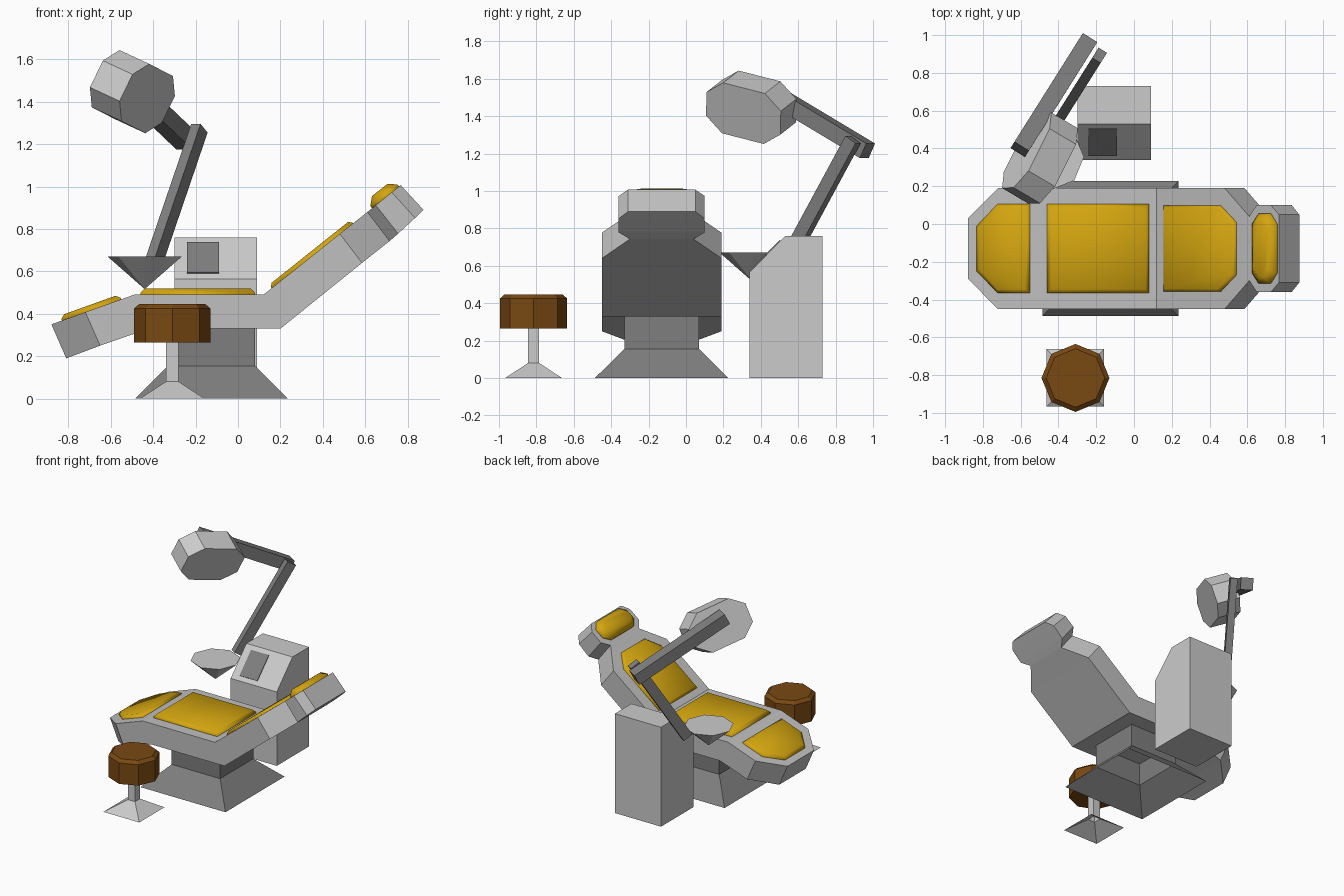
import bpy, bmesh, math
from mathutils import Vector

cube = bpy.data.objects.get("Cube")
if cube:
    bpy.data.objects.remove(cube, do_unlink=True)


def material(name, rgb):
    m = bpy.data.materials.new(name)
    m.use_nodes = True
    m.diffuse_color = (*rgb, 1)
    bsdf = m.node_tree.nodes["Principled BSDF"]
    bsdf.inputs["Base Color"].default_value = (*rgb, 1)
    bsdf.inputs["Roughness"].default_value = 0.7
    return m


SHELL = material("shell grey", (0.53, 0.53, 0.53))
PALE = material("pale grey", (0.60, 0.60, 0.60))
DARK = material("dark grey", (0.21, 0.21, 0.21))
YELLOW = material("yellow padding", (0.66, 0.38, 0.005))
BROWN = material("brown leather", (0.19, 0.065, 0.006))


def loft(name, rings, mat, start=True, end=True, smooth=False):
    """Skin a row of equal rings, optionally closing the two ends."""
    bm = bmesh.new()
    loops = [[bm.verts.new(p) for p in ring] for ring in rings]
    n = len(loops[0])
    for a, b in zip(loops, loops[1:]):
        for i in range(n):
            j = (i + 1) % n
            bm.faces.new((a[i], a[j], b[j], b[i]))
    if start:
        bm.faces.new(loops[0][::-1])
    if end:
        bm.faces.new(loops[-1])
    bmesh.ops.recalc_face_normals(bm, faces=bm.faces)
    for f in bm.faces:
        f.smooth = smooth
    me = bpy.data.meshes.new(name)
    bm.to_mesh(me)
    bm.free()
    me.materials.append(mat)
    ob = bpy.data.objects.new(name, me)
    bpy.context.collection.objects.link(ob)
    return ob


def rect(cx, cy, hx, hy, z):
    return [(cx + sx * hx, cy + sy * hy, z)
            for sx, sy in ((-1, -1), (1, -1), (1, 1), (-1, 1))]


def octagon(cx, cy, r, z):
    return [(cx + r * math.cos(k * math.pi / 4), cy + r * math.sin(k * math.pi / 4), z)
            for k in range(8)]


# Reclined chair shell: top x,z / bottom x,z / half width
MID = -0.13
SECTIONS = [
    (-0.88, 0.35, -0.81, 0.19, 0.16),
    (-0.72, 0.408, -0.65, 0.25, 0.32),
    (-0.49, 0.49, -0.42, 0.33, 0.32),
    (0.12, 0.49, 0.20, 0.33, 0.32),
    (0.48, 0.777, 0.585, 0.64, 0.32),
    (0.61, 0.88, 0.715, 0.743, 0.17),
    (0.65, 0.912, 0.755, 0.778, 0.23),
    (0.725, 0.973, 0.835, 0.852, 0.23),
    (0.767, 1.007, 0.875, 0.89, 0.18),
]
loft("chair_shell", [[(xt, MID - w, zt), (xt, MID + w, zt), (xb, MID + w, zb), (xb, MID - w, zb)]
                     for xt, zt, xb, zb, w in SECTIONS], SHELL)


# Padding lying on the shell: half outline given as (distance along, half width)
def cushion(name, origin, along, half, height, inset):
    o = Vector((origin[0], MID, origin[1]))
    d = Vector((along[0], 0, along[1])).normalized()
    up = Vector((-d.z, 0, d.x))
    outline = half + [(s, -w) for s, w in reversed(half)]
    lo, hi = min(s for s, w in half), max(s for s, w in half)
    mid, wide = (lo + hi) / 2, max(w for s, w in half)
    ks, kw = 1 - 2 * inset / (hi - lo), 1 - inset / wide

    def ring(f, h):
        a, b = 1 + (ks - 1) * f, 1 + (kw - 1) * f
        return [o + d * (mid + (s - mid) * a) + Vector((0, w * b, 0)) + up * h
                for s, w in outline]
    loft(name, [ring(0, -0.01), ring(0, height * 0.3), ring(1, height)],
         YELLOW, smooth=True)


cushion("leg_cushion", (-0.88, 0.35), (0.39, 0.14),
        [(0.053, 0.12), (0.17, 0.235), (0.35, 0.235)], 0.025, 0.02)
cushion("seat_cushion", (-0.49, 0.49), (1, 0), [(0.03, 0.235), (0.57, 0.235)], 0.03, 0.02)
cushion("back_cushion", (0.12, 0.49), (0.49, 0.39),
        [(0.05, 0.228), (0.435, 0.228), (0.54, 0.14)], 0.02, 0.015)
cushion("head_cushion", (0.12, 0.49), (0.49, 0.39),
        [(0.655, 0.13), (0.70, 0.185), (0.775, 0.185), (0.818, 0.13)], 0.045, 0.035)

# Chair pedestal, open underneath
loft("pedestal", [rect(-0.125, MID, 0.36, 0.357, 0), rect(-0.125, MID, 0.205, 0.2, 0.155),
                  rect(-0.125, MID, 0.205, 0.2, 0.335)], DARK, start=False, end=False)

# Cabinet with sloped control panel
SIDE = [(0.34, 0), (0.73, 0), (0.73, 0.76), (0.53, 0.76), (0.34, 0.565)]
loft("cabinet", [[(x, y, z) for y, z in SIDE] for x in (-0.30, 0.09)], PALE)
SCREEN = [(0.365, 0.591), (0.505, 0.734), (0.501, 0.738), (0.361, 0.595)]
loft("control_screen", [[(x, y, z) for y, z in SCREEN] for x in (-0.24, -0.09)], DARK)

# Instrument bowl
loft("instrument_bowl", [octagon(-0.44, 0.355, 0.004, 0.52),
                         octagon(-0.44, 0.355, 0.175, 0.67)], PALE)

# Lamp arms, both swinging in the same vertical plane
SWING = Vector((0.53, 0.85, 0)).normalized()
ACROSS = Vector((SWING.y, -SWING.x, 0))


def arm(name, a, b, width, depth):
    a, b = Vector(a), Vector(b)
    n = (b - a).normalized().cross(ACROSS)
    loft(name, [[p + ACROSS * sx * width / 2 + n * sy * depth / 2
                 for sx, sy in ((-1, -1), (1, -1), (1, 1), (-1, 1))] for p in (a, b)], DARK)


arm("lower_arm", (-0.395, 0.555, 0.65), (-0.182, 0.893, 1.275), 0.052, 0.075)
arm("upper_arm", (-0.243, 0.97, 1.215), (-0.605, 0.395, 1.56), 0.09, 0.088)

# Lamp head: tilted rectangle with cut corners
AXIS = Vector((0.14, -0.083, -0.065))
UP = ACROSS.cross(SWING)
UP = (UP - AXIS * UP.dot(AXIS) / AXIS.length_squared).normalized()
LONG = (SWING * 0.97 - UP * 0.24).normalized()
SHORT = (SWING * 0.24 + UP * 0.97).normalized()
CUT = [(0.128, 0.15), (0.228, 0.07), (0.228, -0.07), (0.128, -0.15)]
CUT += [(-a, -b) for a, b in CUT]
FACE = Vector((-0.428, 0.307, 1.415))
loft("lamp_head", [[c + LONG * a + SHORT * b for a, b in CUT] for c in (FACE - AXIS, FACE)], PALE)

# Stool
SX, SY = -0.31, -0.815
loft("stool_stand", [rect(SX, SY, 0.152, 0.152, 0), rect(SX, SY, 0.03, 0.03, 0.08),
                     rect(SX, SY, 0.03, 0.03, 0.27)], PALE, start=False)
loft("stool_seat", [octagon(SX, SY, 0.18, 0.265), octagon(SX, SY, 0.18, 0.425),
                    octagon(SX, SY, 0.155, 0.447)], BROWN)
